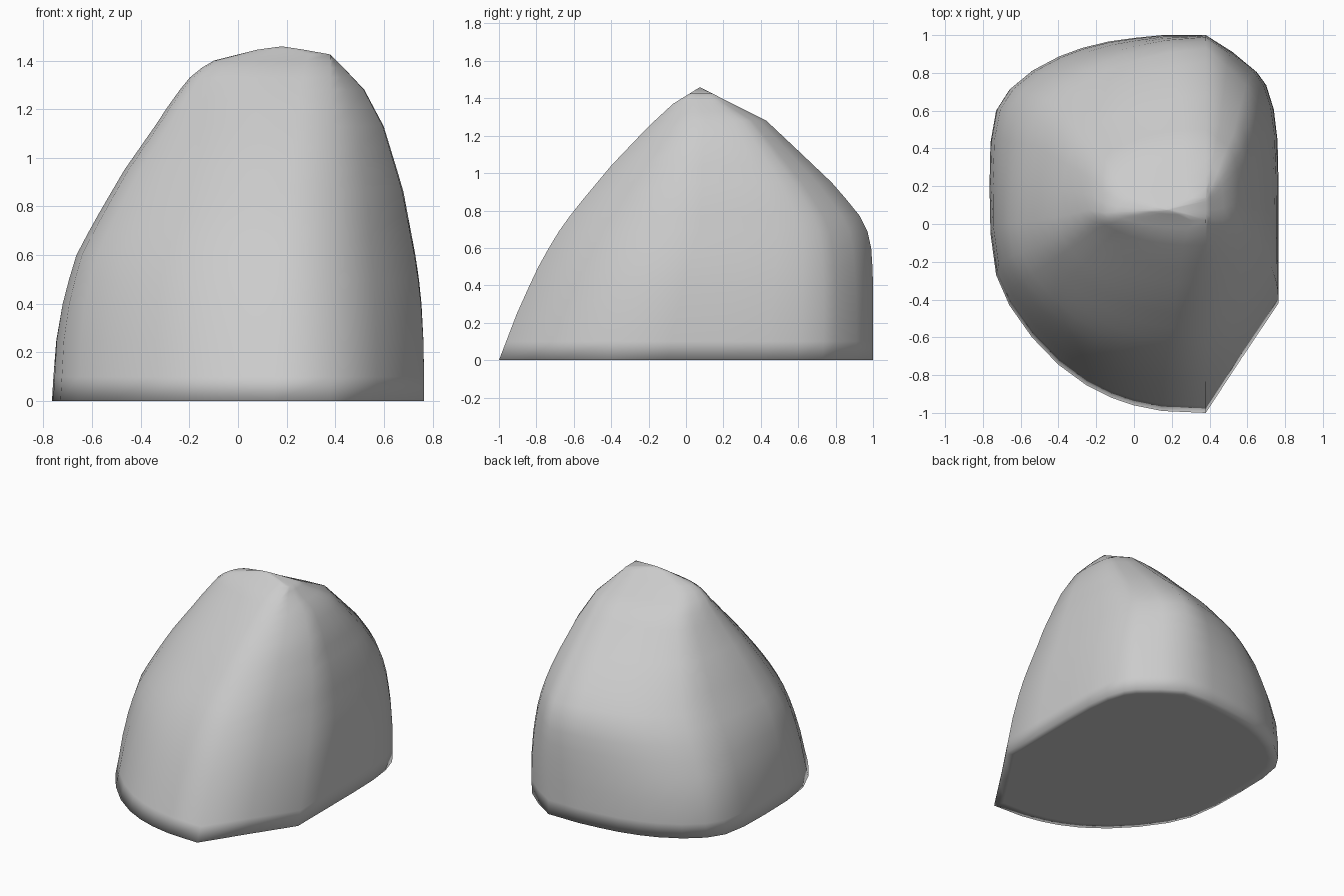
import bpy, bmesh

# Plan outline at the base (x, y), counter-clockwise
OUTLINE = [(0.38, -1), (0.57, -0.71), (0.765, -0.42), (0.765, -0.1), (0.765, 0.2),
           (0.76, 0.43), (0.74, 0.6), (0.70, 0.73), (0.65, 0.80), (0.52, 0.91),
           (0.38, 1), (0.15, 1), (0, 0.985), (-0.14, 0.965), (-0.28, 0.93), (-0.4, 0.885),
           (-0.54, 0.81), (-0.66, 0.71), (-0.73, 0.6), (-0.76, 0.43), (-0.765, 0.2),
           (-0.76, -0.05), (-0.73, -0.27), (-0.66, -0.43), (-0.54, -0.6), (-0.4, -0.745),
           (-0.25, -0.855), (-0.12, -0.92), (0, -0.96), (0.15, -0.99)]
# Silhouettes as (z, offset)
LEFT = [(0, -.765), (.25, -.75), (.43, -.72), (.61, -.665), (.78, -.57), (.95, -.47),
        (1.15, -.33), (1.25, -.265), (1.33, -.2), (1.395, -.12), (1.425, 0), (1.45, .1),
        (1.457, .17)]
RIGHT = [(0, .765), (.2, .765), (.4, .755), (.55, .74), (.87, .68), (1.13, .6),
         (1.28, .52), (1.37, .435), (1.425, .38), (1.45, .24), (1.457, .19)]
FRONT = [(0, -1), (.26, -.9), (.48, -.8), (.66, -.7), (.8, -.6), (1.04, -.4),
         (1.25, -.2), (1.37, -.07), (1.457, .07)]
BACK = [(0, 1), (.45, 1), (.6, .99), (.69, .97), (.77, .93), (.93, .8), (1.12, .6),
        (1.28, .43), (1.37, .25), (1.457, .08)]
HEIGHTS = [0, .1, .25, .4, .5, .6, .69, .77, .86, .95, 1.04, 1.13, 1.21, 1.28,
           1.33, 1.37, 1.4, 1.425, 1.445, 1.457]
EDGE = 0.38  # x of the front crease
# Corner rounding higher up, keyed by (is right, is back)
ROUND = {(True, True): .12, (False, True): .14, (False, False): -.03, (True, False): .05}


def sample(curve, z):
    for (z0, a), (z1, b) in zip(curve, curve[1:]):
        if z <= z1:
            return a + (b - a) * (z - z0) / (z1 - z0)
    return curve[-1][1]


def ring(bm, z, inset=1.0):
    l, r, f, b = (sample(c, z) for c in (LEFT, RIGHT, FRONT, BACK))
    c = min(EDGE, r)
    t = min(max((z - .1) / .8, 0), 1)
    t = t * t * (3 - 2 * t)
    verts = []
    for x, y in OUTLINE:
        u = (x - EDGE) / (.765 - EDGE if x > EDGE else EDGE + .765)
        s = 1 - ROUND[(u > 0, y > 0)] * abs(u * y) * t
        u, v = (max(-1, min(1, k * s)) for k in (u, y))
        if u < 0:  # left flank leans toward the front
            v += .15 * u * (1 - abs(v)) * t
        px = c + u * (r - c if u > 0 else c - l)
        py = f + (v + 1) / 2 * (b - f)
        verts.append(bm.verts.new((px * inset, py * inset, z)))
    return verts


# Rock body lofted from flat base to ridge
bm = bmesh.new()
rings = [ring(bm, 0, 0.93)] + [ring(bm, z) for z in HEIGHTS]
n = len(OUTLINE)
for lo, hi in zip(rings, rings[1:]):
    for i in range(n):
        j = (i + 1) % n
        bm.faces.new((lo[i], lo[j], hi[j], hi[i]))
bm.faces.new(rings[0][::-1])
bm.faces.new(rings[-1])
bmesh.ops.remove_doubles(bm, verts=bm.verts, dist=0.004)
bmesh.ops.recalc_face_normals(bm, faces=bm.faces)
for face in bm.faces:
    face.smooth = True
mesh = bpy.data.meshes.new("rock")
bm.to_mesh(mesh)
bm.free()
bpy.context.collection.objects.link(bpy.data.objects.new("rock", mesh))
